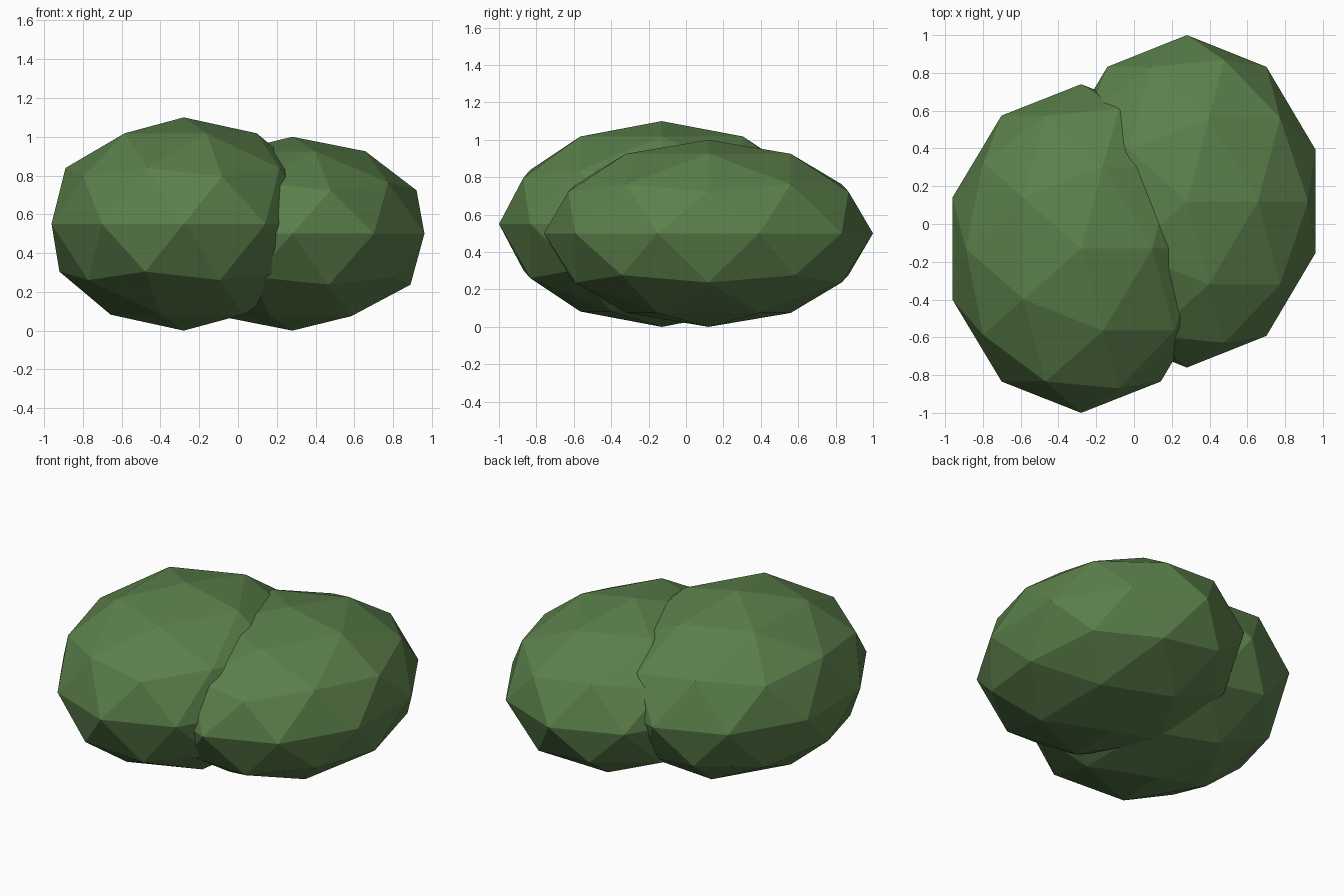
import bpy

# Remove the default cube only
cube = bpy.data.objects.get("Cube")
if cube:
    bpy.data.objects.remove(cube, do_unlink=True)

# Leaf colour shared by both clumps
leaf = bpy.data.materials.new("leaf_green")
leaf.use_nodes = True
colour = (0.105, 0.215, 0.07, 1)
leaf.diffuse_color = colour
bsdf = leaf.node_tree.nodes["Principled BSDF"]
bsdf.inputs["Base Color"].default_value = colour
bsdf.inputs["Roughness"].default_value = 0.9


def clump(name, centre, radii):
    """Flat-shaded, stretched low-poly ball of foliage."""
    bpy.ops.mesh.primitive_ico_sphere_add(subdivisions=2, radius=1, location=centre)
    obj = bpy.context.object
    obj.name = obj.data.name = name
    obj.scale = radii
    bpy.ops.object.transform_apply(location=False, rotation=False, scale=True)
    bpy.ops.object.shade_flat()
    obj.data.materials.append(leaf)
    return obj


# Taller clump towards the front, lower clump towards the back
clump("tall_bush_clump", (-0.28, -0.13, 0.55), (0.717, 0.87, 0.55))
clump("low_bush_clump", (0.28, 0.12, 0.50), (0.717, 0.88, 0.50))
